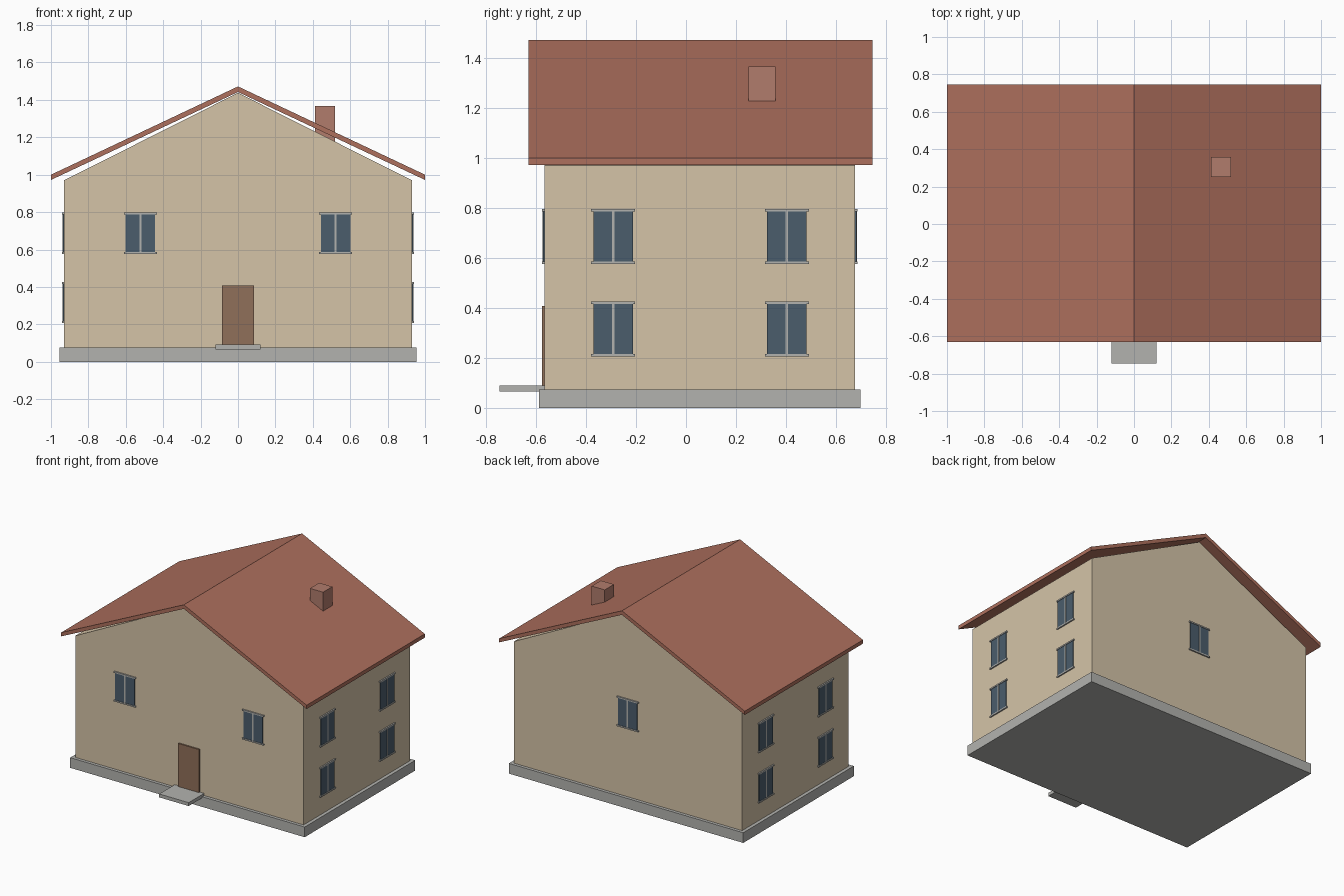
import bpy, bmesh
from mathutils import Matrix

if "Cube" in bpy.data.objects:
    bpy.data.objects.remove(bpy.data.objects["Cube"])

YC = 0.055                      # middle of the house body in y
WX, WF, WB = 0.93, -0.565, 0.675  # wall side, front and back planes


def mat(name, r, g, b):
    m = bpy.data.materials.new(name)
    m.diffuse_color = (r, g, b, 1)
    m.use_nodes = True
    m.node_tree.nodes["Principled BSDF"].inputs["Base Color"].default_value = m.diffuse_color
    return m


WALL = mat("plaster", 0.66, 0.55, 0.39)
ROOF = mat("roof_tile", 0.42, 0.16, 0.11)
BRICK = mat("brick", 0.44, 0.20, 0.15)
WOOD = mat("door_wood", 0.28, 0.16, 0.10)
GLASS = mat("glass", 0.07, 0.11, 0.15)
STONE = mat("stone", 0.45, 0.45, 0.43)


def finish(name, bm, mats):
    bmesh.ops.recalc_face_normals(bm, faces=bm.faces[:])
    me = bpy.data.meshes.new(name)
    bm.to_mesh(me)
    bm.free()
    for m in mats:
        me.materials.append(m)
    ob = bpy.data.objects.new(name, me)
    bpy.context.collection.objects.link(ob)
    return ob


def add_box(bm, x, y, z, index=0):
    c = [(a + b) / 2 for a, b in (x, y, z)]
    s = [b - a for a, b in (x, y, z)]
    m = Matrix.Translation(c) @ Matrix.Diagonal((*s, 1))
    verts = bmesh.ops.create_cube(bm, size=1, matrix=m)["verts"]
    for f in {f for v in verts for f in v.link_faces}:
        f.material_index = index


def box(name, x, y, z, m):
    bm = bmesh.new()
    add_box(bm, x, y, z)
    return finish(name, bm, [m])


def prism(name, profile, y0, y1, m):
    """Extrude an x-z profile along y."""
    bm = bmesh.new()
    face = bm.faces.new([bm.verts.new((x, y0, z)) for x, z in profile])
    ext = bmesh.ops.extrude_face_region(bm, geom=[face])["geom"]
    bmesh.ops.translate(bm, vec=(0, y1 - y0, 0),
                        verts=[e for e in ext if isinstance(e, bmesh.types.BMVert)])
    return finish(name, bm, [m])


# Body
box("plinth", (-0.955, 0.955), (YC - 0.643, YC + 0.643), (0, 0.075), STONE)
prism("walls", [(-WX, 0.07), (WX, 0.07), (WX, 0.97), (0, 1.438), (-WX, 0.97)],
      WF, WB, WALL)

# Roof and chimney
prism("roof", [(-1, 0.972), (0, 1.442), (1, 0.972), (1, 1.0), (0, 1.472), (-1, 1.0)],
      -0.63, 0.745, ROOF)
box("chimney", (0.412, 0.518), (0.25, 0.357), (1.12, 1.367), BRICK)

# Entrance
box("door", (-0.085, 0.085), (-0.576, -0.56), (0.09, 0.408), WOOD)
box("doorstep", (-0.12, 0.12), (-0.745, WF), (0.066, 0.091), STONE)

# Window template faces -y, wall plane at y = 0
bm = bmesh.new()
add_box(bm, (-0.079, 0.079), (-0.006, 0.006), (-0.102, 0.102), 0)
add_box(bm, (-0.005, 0.005), (-0.008, 0.004), (-0.102, 0.102), 1)
for s in (-1, 1):
    add_box(bm, (-0.088, 0.088), (-0.010, 0.004), (s * 0.105 - 0.005, s * 0.105 + 0.005), 1)
window = finish("window", bm, [GLASS, STONE])

# Place windows: (x, y, z, quarter turns)
UP, LOW = 0.687, 0.317
spots = [(-0.522, WF, UP, 0), (0.522, WF, UP, 0), (0, WB, UP, 2)]
for z in (LOW, UP):
    for y in (-0.291, 0.403):
        spots += [(WX, y, z, 1), (-WX, y, z, 3)]
for i, (x, y, z, turns) in enumerate(spots):
    ob = window if i == 0 else window.copy()
    if i:
        bpy.context.collection.objects.link(ob)
    ob.name = f"window_{i + 1}"
    ob.location = (x, y, z)
    ob.rotation_euler = (0, 0, turns * 1.5707963)
